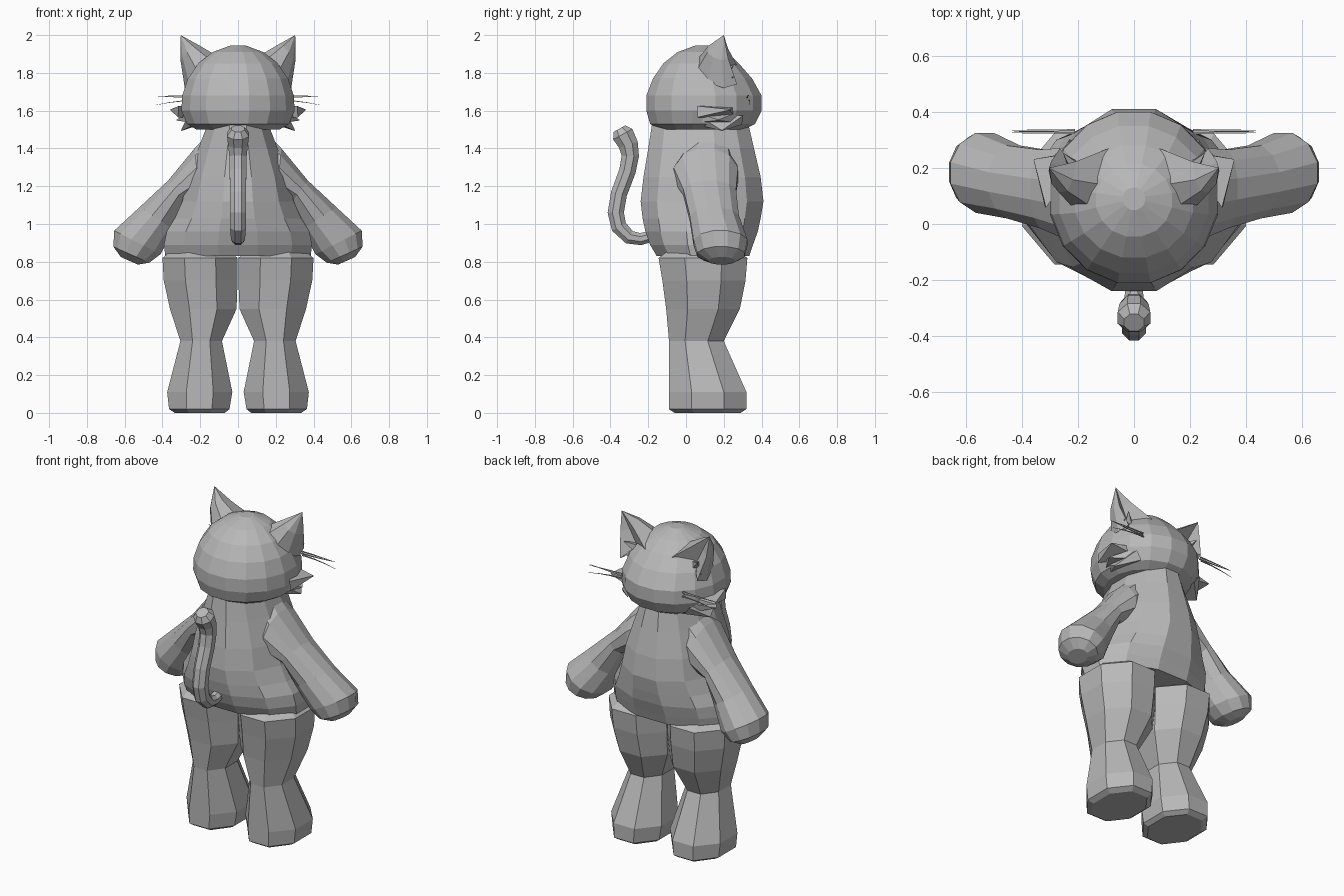
import bpy, bmesh, math
from mathutils import Vector

if "Cube" in bpy.data.objects:
    bpy.data.objects.remove(bpy.data.objects["Cube"])

fur = bpy.data.materials.new("grey_fur")
fur.diffuse_color = (0.48, 0.48, 0.48, 1)
fur.use_nodes = True
fur.node_tree.nodes["Principled BSDF"].inputs["Base Color"].default_value = fur.diffuse_color


def finish(bm, name):
    bmesh.ops.recalc_face_normals(bm, faces=bm.faces)
    me = bpy.data.meshes.new(name)
    bm.to_mesh(me)
    bm.free()
    me.materials.append(fur)
    ob = bpy.data.objects.new(name, me)
    bpy.context.collection.objects.link(ob)
    return ob


def loft(name, rings, n):
    """Skin closed n-sided rings, each given as (centre, half axis u, half axis v)."""
    bm = bmesh.new()
    k = 1 / math.cos(math.pi / n)
    loops = []
    for c, u, v in rings:
        angles = [2 * math.pi * (i + 0.5) / n for i in range(n)]
        loops.append([bm.verts.new(c + u * k * math.cos(a) + v * k * math.sin(a)) for a in angles])
    for a, b in zip(loops, loops[1:]):
        for i in range(n):
            bm.faces.new((a[i], a[(i + 1) % n], b[(i + 1) % n], b[i]))
    bm.faces.new(loops[0])
    bm.faces.new(loops[-1])
    return finish(bm, name)


def upright(name, rows, n):
    """Loft from rows of z, x min, x max, y min, y max."""
    return loft(name, [(Vector(((a + b) / 2, (c + d) / 2, z)), Vector(((b - a) / 2, 0, 0)),
                        Vector((0, (d - c) / 2, 0))) for z, a, b, c, d in rows], n)


def spike(name, base, tip, width, thick, n=4):
    """Pointed tuft from a base centre to a tip."""
    base, tip = Vector(base), Vector(tip)
    d = (tip - base).normalized()
    u = d.cross(Vector((0, 0, 1))).normalized()
    v = d.cross(u)
    return loft(name, [(base, u * width, v * thick), (tip, u * 0.002, v * 0.002)], n)


def mirrored(ob):
    """Copy to the other side of x = 0."""
    me = ob.data.copy()
    bm = bmesh.new()
    bm.from_mesh(me)
    for v in bm.verts:
        v.co.x = -v.co.x
    bmesh.ops.reverse_faces(bm, faces=bm.faces)
    bm.to_mesh(me)
    bm.free()
    twin = bpy.data.objects.new(ob.name + "_mirrored", me)
    bpy.context.collection.objects.link(twin)


# Torso
upright("torso", [(z, -w, w, a, b) for z, w, a, b in [
    (0.83, 0.385, -0.155, 0.335), (0.89, 0.392, -0.19, 0.355), (0.96, 0.378, -0.215, 0.38),
    (1.03, 0.335, -0.23, 0.395), (1.12, 0.295, -0.24, 0.41), (1.25, 0.265, -0.225, 0.395),
    (1.40, 0.21, -0.20, 0.36), (1.53, 0.16, -0.18, 0.33)]], 12)

# Head
upright("head", [(z, -w, w, a, b) for z, w, a, b in [
    (1.50, 0.22, -0.14, 0.31), (1.53, 0.27, -0.19, 0.365), (1.60, 0.30, -0.21, 0.40),
    (1.68, 0.295, -0.21, 0.40), (1.77, 0.265, -0.175, 0.35), (1.85, 0.21, -0.12, 0.28),
    (1.91, 0.135, -0.045, 0.215), (1.945, 0.04, 0.05, 0.13)]], 16)

# Legs, tucked into the torso at the top
mirrored(upright("leg", [
    (0.00, 0.07, 0.335, -0.06, 0.29), (0.02, 0.045, 0.365, -0.09, 0.32),
    (0.11, 0.03, 0.375, -0.09, 0.32), (0.38, 0.085, 0.305, -0.09, 0.20),
    (0.55, 0.008, 0.36, -0.105, 0.285), (0.70, 0.002, 0.393, -0.125, 0.315),
    (0.82, 0.002, 0.40, -0.145, 0.325), (0.87, 0.06, 0.34, -0.08, 0.25)], 8))

# Arms: top x, top z, bottom x, bottom z, y min, y max
arm = []
for tx, tz, bx, bz, y0, y1 in [
        (0.12, 1.51, 0.12, 1.12, 0.0, 0.25), (0.23, 1.40, 0.20, 1.12, -0.065, 0.275),
        (0.37, 1.23, 0.28, 1.11, -0.015, 0.265), (0.52, 1.09, 0.34, 0.97, 0.02, 0.28),
        (0.655, 0.965, 0.41, 0.84, 0.04, 0.325), (0.66, 0.88, 0.47, 0.795, 0.06, 0.31),
        (0.62, 0.825, 0.53, 0.785, 0.12, 0.26)]:
    arm.append((Vector(((tx + bx) / 2, (y0 + y1) / 2, (tz + bz) / 2)),
                Vector((0, (y1 - y0) / 2, 0)), Vector((tx - bx, 0, tz - bz)) / 2))
mirrored(loft("arm", arm, 12))

# Tail swept along a curved path of y, z, radius
path = [(-0.17, 0.94, 0.03), (-0.24, 0.92, 0.032), (-0.30, 0.93, 0.037), (-0.355, 0.985, 0.042),
        (-0.372, 1.06, 0.043), (-0.355, 1.16, 0.043), (-0.31, 1.28, 0.044), (-0.295, 1.36, 0.046),
        (-0.305, 1.42, 0.052), (-0.335, 1.475, 0.058), (-0.352, 1.505, 0.035)]
tail = []
for i, (y, z, r) in enumerate(path):
    p, q = path[max(i - 1, 0)], path[min(i + 1, len(path) - 1)]
    d = Vector((0, q[0] - p[0], q[1] - p[1])).normalized()
    tail.append((Vector((0, y, z)), Vector((r, 0, 0)), d.cross(Vector((1, 0, 0))) * r))
loft("tail", tail, 8)

# Ears: a bulging cone with a hollow front
bm = bmesh.new()
tip = bm.verts.new((0.303, 0.20, 2.0))
rim = [bm.verts.new(p) for p in [
    (0.09, 0.27, 1.84), (0.11, 0.14, 1.89), (0.15, 0.06, 1.87), (0.21, 0.05, 1.80),
    (0.26, 0.11, 1.75), (0.282, 0.20, 1.72), (0.265, 0.27, 1.74), (0.20, 0.19, 1.80)]]
mid = []
for i, v in enumerate(rim):
    push = Vector((0, 0, 0)) if i == 7 else Vector((0.012, -0.012, 0.008))
    mid.append(bm.verts.new(v.co.lerp(tip.co, 0.5) + push))
for i in range(8):
    j = (i + 1) % 8
    bm.faces.new((tip, mid[i], mid[j]))
    bm.faces.new((mid[i], rim[i], rim[j], mid[j]))
bm.faces.new(rim)
mirrored(finish(bm, "ear"))

# Fur tufts inside the ears and on the cheeks
for base, end in [((0.20, 0.19, 1.79), (0.25, 0.25, 1.84)),
                  ((0.22, 0.20, 1.75), (0.28, 0.25, 1.78))]:
    mirrored(spike("ear_tuft", base, end, 0.025, 0.025))
for base, end, w, t in [((0.25, 0.16, 1.595), (0.357, 0.23, 1.605), 0.12, 0.03),
                        ((0.24, 0.16, 1.565), (0.325, 0.17, 1.55), 0.12, 0.03),
                        ((0.23, 0.18, 1.55), (0.30, 0.19, 1.495), 0.12, 0.03)]:
    mirrored(spike("cheek_tuft", base, end, w, t))

# Whiskers: slender bent strands
for y, z, drop in [(0.325, 1.67, 0.008), (0.335, 1.655, -0.025), (0.33, 1.68, -0.005)]:
    strand = []
    for t in (0, 0.35, 0.7, 1):
        r = 0.0035 * (1 - 0.8 * t)
        strand.append((Vector((0.21 + 0.225 * t, y, z + drop * t * t)),
                       Vector((0, r, 0)), Vector((0, 0, r))))
    mirrored(loft("whisker", strand, 4))
